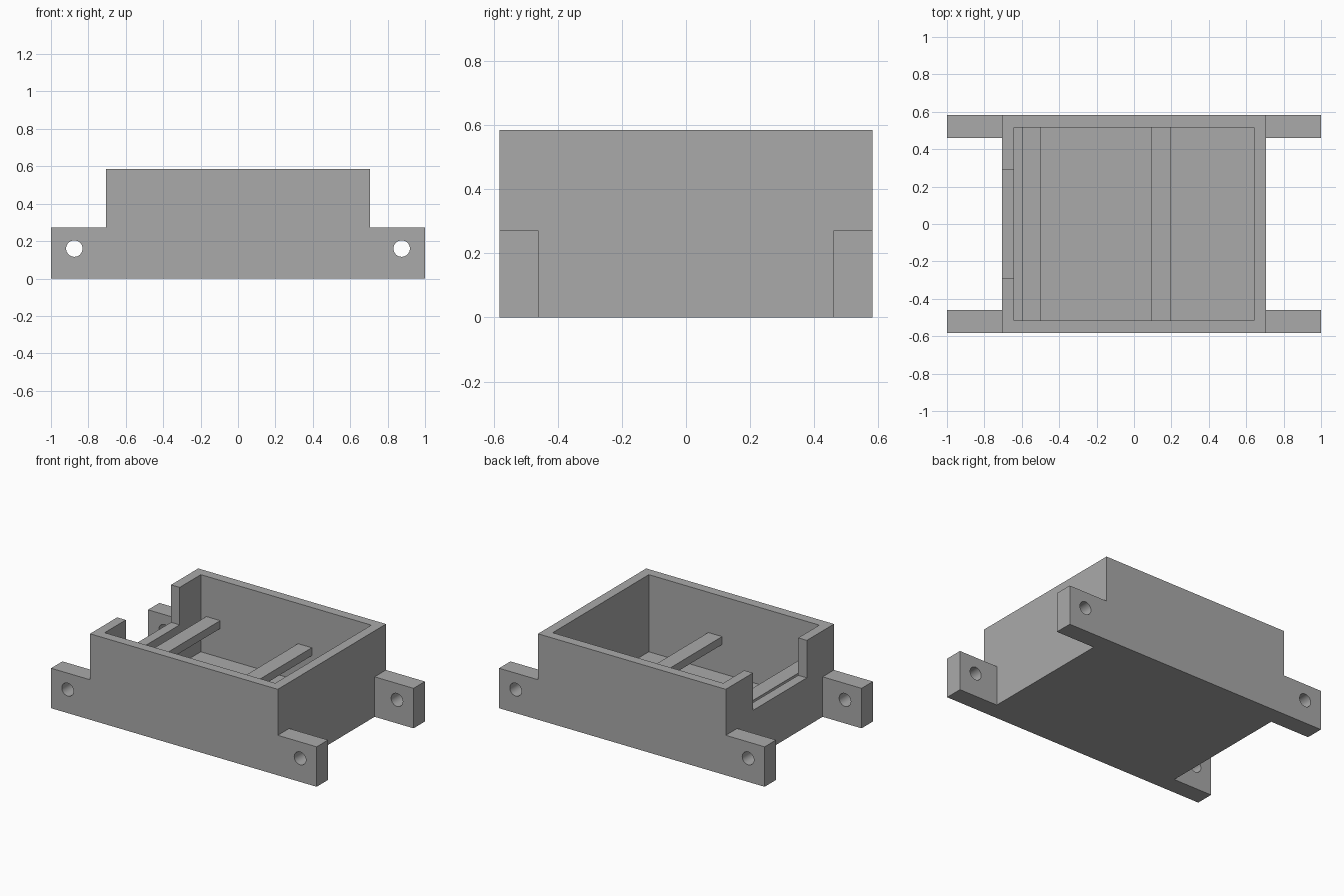
import bpy
import bmesh
from mathutils import Matrix, Vector

default = bpy.data.objects.get("Cube")
if default:
    bpy.data.objects.remove(default, do_unlink=True)

# Main dimensions
HALF_X, HALF_Y, HEIGHT = 0.707, 0.582, 0.585
WALL, FLOOR = 0.065, 0.06
TAB_DEPTH, TAB_HEIGHT = 0.122, 0.272
BAR_LOW, BAR_TOP = 0.257, 0.311

grey = bpy.data.materials.new("plain grey")
grey.use_nodes = True
colour = (0.4, 0.4, 0.4, 1)
grey.diffuse_color = colour
grey.node_tree.nodes["Principled BSDF"].inputs["Base Color"].default_value = colour


def make_object(name, bm):
    mesh = bpy.data.meshes.new(name)
    bm.to_mesh(mesh)
    bm.free()
    mesh.materials.append(grey)
    obj = bpy.data.objects.new(name, mesh)
    bpy.context.collection.objects.link(obj)
    return obj


def box(name, low, high):
    low, high = Vector(low), Vector(high)
    bm = bmesh.new()
    place = Matrix.Translation((low + high) / 2) @ Matrix.Diagonal((*(high - low), 1))
    bmesh.ops.create_cube(bm, size=1, matrix=place)
    return make_object(name, bm)


def rod(name, x, z, radius):
    bm = bmesh.new()
    place = Matrix.Translation((x, 0, z)) @ Matrix.Rotation(1.5707963, 4, "X")
    bmesh.ops.create_cone(bm, cap_ends=True, segments=32, radius1=radius,
                          radius2=radius, depth=2, matrix=place)
    return make_object(name, bm)


def combine(target, tool, operation):
    """Apply a boolean and discard the tool."""
    mod = target.modifiers.new(operation.lower(), "BOOLEAN")
    mod.operation, mod.solver, mod.object = operation, "EXACT", tool
    bpy.context.view_layer.objects.active = target
    bpy.ops.object.modifier_apply(modifier=mod.name)
    bpy.data.objects.remove(tool, do_unlink=True)


# Solid tray block with four mounting tabs flush to the front and back
tray = box("tray", (-HALF_X, -HALF_Y, 0), (HALF_X, HALF_Y, HEIGHT))
for sx in (-1, 1):
    for sy in (-1, 1):
        xs = sorted((sx * (HALF_X - 0.03), sx))
        ys = sorted((sy * (HALF_Y - TAB_DEPTH), sy * HALF_Y))
        tab = box("mounting_tab", (xs[0], ys[0], 0), (xs[1], ys[1], TAB_HEIGHT))
        combine(tray, tab, "UNION")

# Hollow interior, open at the top
combine(tray, box("cavity", (WALL - HALF_X, WALL - HALF_Y, FLOOR),
                  (HALF_X - WALL, HALF_Y - WALL, 1)), "DIFFERENCE")

# Notch in the right wall
combine(tray, box("notch", (-HALF_X - 0.1, -0.29, 0.33),
                  (WALL - HALF_X + 0.02, 0.29, 1)), "DIFFERENCE")

# Screw holes through the front and back tabs
for sx in (-1, 1):
    combine(tray, rod("screw_hole", sx * 0.875, 0.16, 0.044), "DIFFERENCE")

tray.select_set(True)
bpy.ops.object.shade_smooth_by_angle()

# Cross bars spanning between the front and back walls
reach = HALF_Y - WALL
for name, x in (("right_cross_bar", -0.6), ("middle_cross_bar", 0.09)):
    box(name, (x, -reach, BAR_LOW), (x + 0.104, reach, BAR_TOP))
